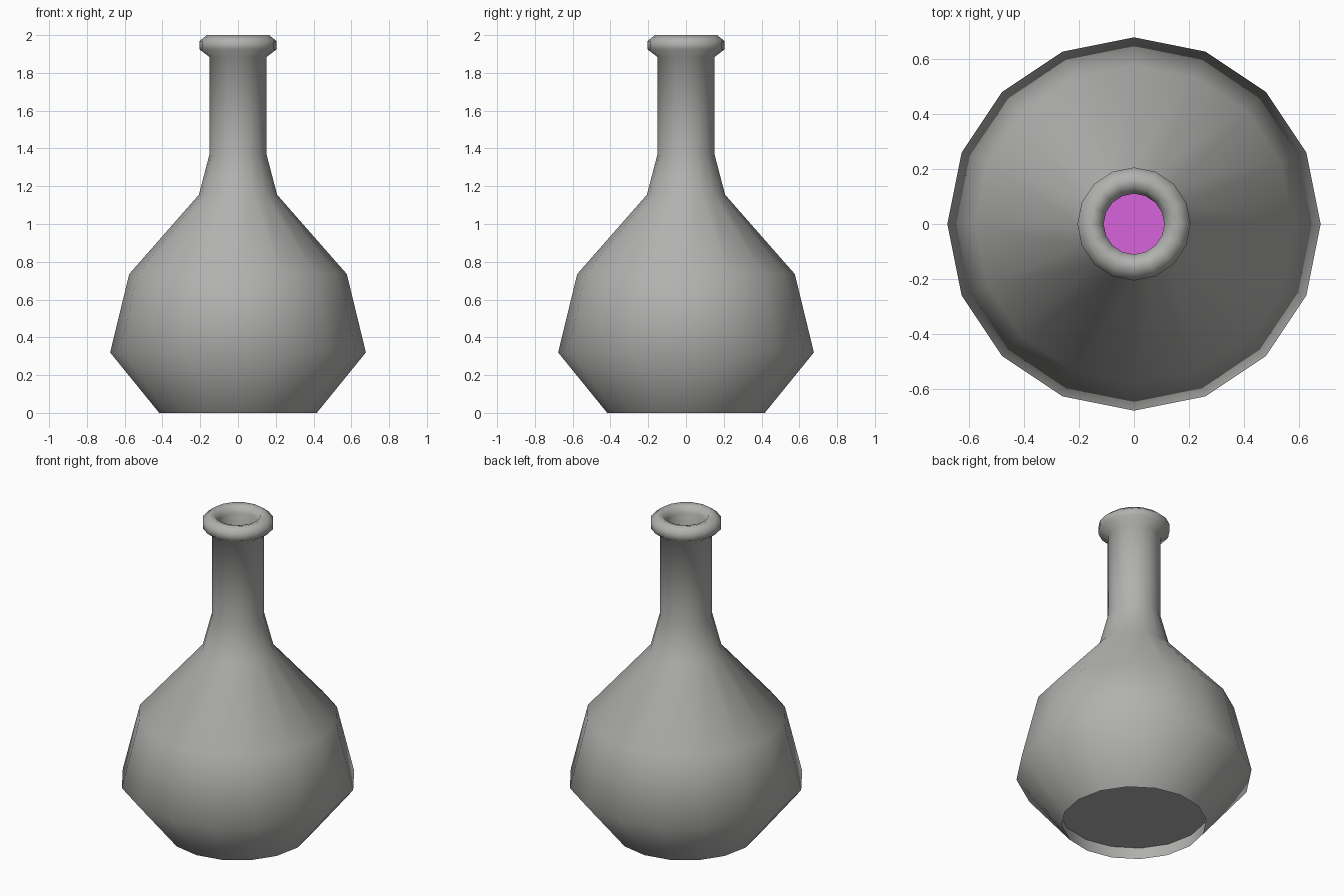
import bpy, bmesh, math
from mathutils import Vector

SIDES = 16

cube = bpy.data.objects.get("Cube")
if cube:
    bpy.data.objects.remove(cube, do_unlink=True)


def material(name, color):
    mat = bpy.data.materials.new(name)
    mat.use_nodes = True
    mat.diffuse_color = color
    mat.node_tree.nodes["Principled BSDF"].inputs["Base Color"].default_value = color
    return mat


def lathe(name, profile, mat):
    """Turn a radius/height profile around the z axis."""
    bm = bmesh.new()
    verts = [bm.verts.new((r, 0, z)) for r, z in profile]
    edges = [bm.edges.new(pair) for pair in zip(verts, verts[1:])]
    bmesh.ops.spin(bm, geom=verts + edges, cent=Vector(), axis=(0, 0, 1),
                   angle=math.tau, steps=SIDES, use_merge=False)
    bmesh.ops.remove_doubles(bm, verts=bm.verts, dist=0.0005)
    bmesh.ops.recalc_face_normals(bm, faces=bm.faces)
    mesh = bpy.data.meshes.new(name)
    bm.to_mesh(mesh)
    bm.free()
    mesh.materials.append(mat)
    obj = bpy.data.objects.new(name, mesh)
    bpy.context.collection.objects.link(obj)
    bpy.ops.object.select_all(action='DESELECT')
    obj.select_set(True)
    bpy.context.view_layer.objects.active = obj
    bpy.ops.object.shade_smooth_by_angle(angle=math.radians(60))
    return obj


gray = material("gray glass", (0.44, 0.44, 0.43, 1))
purple = material("purple liquid", (0.68, 0.125, 0.71, 1))

# Bottle wall: recessed base, outer body, neck, rolled lip, then the inside
base = [(0, 0.08), (0.43, 0.08), (0.417, 0)]
body = [(0.677, 0.32), (0.576, 0.735), (0.207, 1.155)]
neck = [(0.152, 1.365), (0.152, 1.885)]
lip = [(0.205, 1.925), (0.205, 1.968), (0.165, 2.0), (0.13, 1.99), (0.11, 1.955)]
inside = [(0.11, 1.37), (0.165, 1.17), (0.535, 0.72), (0.63, 0.33), (0.44, 0.11), (0, 0.11)]
lathe("bottle", base + body + neck + lip + inside, gray)

# Liquid filling the lower part of the bottle
lathe("liquid", [(0, 0.12), (0.43, 0.12), (0.62, 0.33), (0.528, 0.71), (0, 0.71)], purple)
